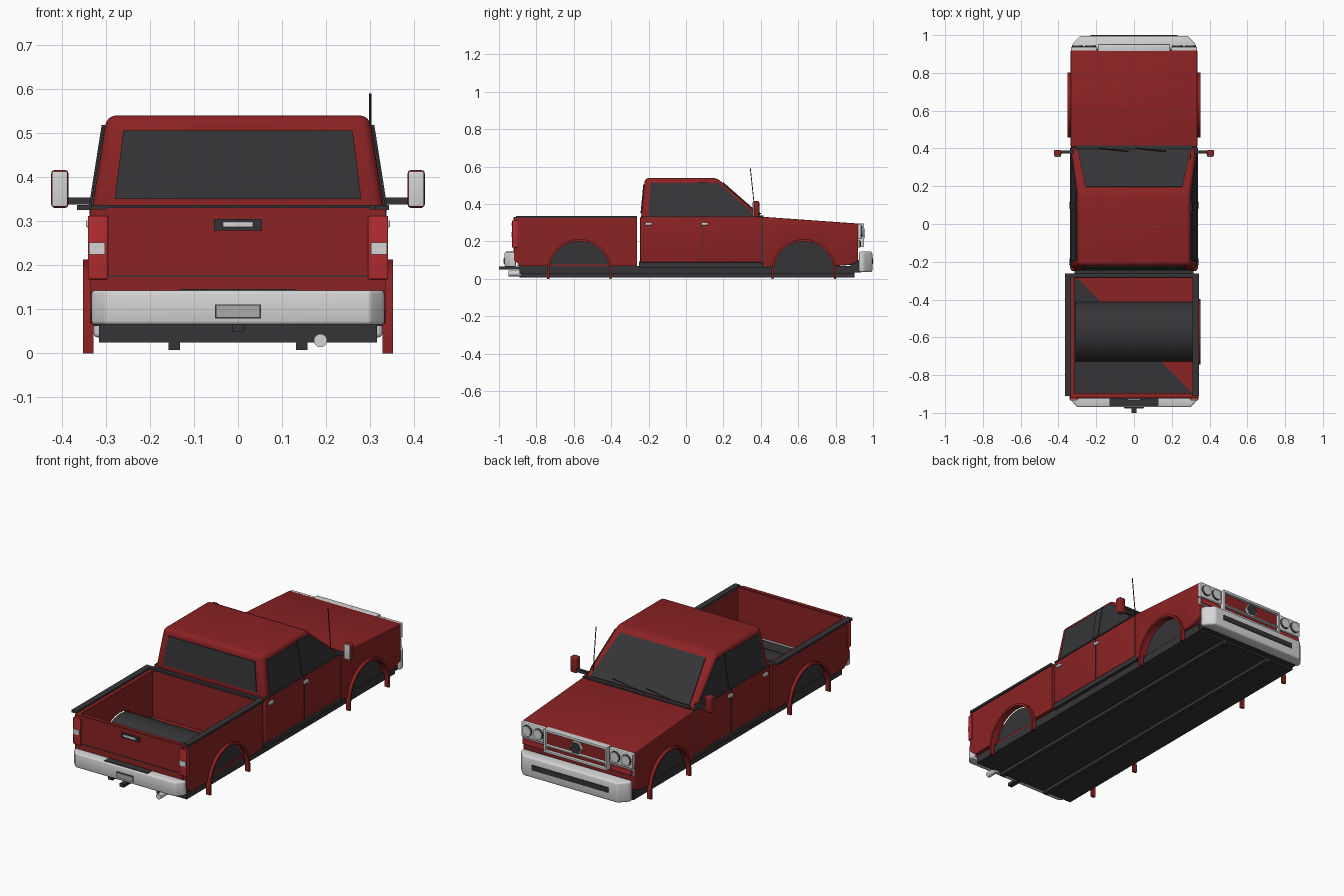
import bpy, bmesh
from math import sin, cos, pi, radians
from mathutils import Vector

if "Cube" in bpy.data.objects:
    bpy.data.objects.remove(bpy.data.objects["Cube"])


def material(name, rgb):
    m = bpy.data.materials.new(name)
    m.use_nodes = True
    m.diffuse_color = (*rgb, 1)
    b = m.node_tree.nodes["Principled BSDF"]
    b.inputs["Base Color"].default_value = (*rgb, 1)
    b.inputs["Roughness"].default_value = 0.5
    return m


RED = material("body red", (0.26, 0.016, 0.017))
DARK = material("dark trim and glass", (0.036, 0.036, 0.04))
CHROME = material("chrome", (0.66, 0.66, 0.66))
LAMP = material("lamp red", (0.45, 0.025, 0.03))
GREY = material("plate grey", (0.4, 0.4, 0.4))


def finish(name, bm, mat, bevel=0, segs=3):
    """Round the hard edges, shade and link the mesh."""
    bmesh.ops.recalc_face_normals(bm, faces=bm.faces)
    if bevel:
        hard = [e for e in bm.edges if e.calc_face_angle(0) > radians(35)]
        bmesh.ops.bevel(bm, geom=hard, offset=bevel, segments=segs, profile=0.5,
                        affect='EDGES', clamp_overlap=True)
    bmesh.ops.triangulate(bm, faces=[f for f in bm.faces if len(f.verts) > 8])
    me = bpy.data.meshes.new(name)
    bm.to_mesh(me)
    bm.free()
    me.materials.append(mat)
    ob = bpy.data.objects.new(name, me)
    bpy.context.collection.objects.link(ob)
    bpy.ops.object.select_all(action='DESELECT')
    ob.select_set(True)
    bpy.context.view_layer.objects.active = ob
    bpy.ops.object.shade_smooth_by_angle(angle=radians(35))
    return ob


def loft(name, low, high, mat, bevel=0, segs=3):
    """Solid between two matching outlines."""
    bm = bmesh.new()
    a = [bm.verts.new(p) for p in low]
    b = [bm.verts.new(p) for p in high]
    bm.faces.new(a)
    bm.faces.new(b)
    n = len(a)
    for i in range(n):
        j = (i + 1) % n
        bm.faces.new((a[i], a[j], b[j], b[i]))
    return finish(name, bm, mat, bevel, segs)


def slab(name, pts, off, mat, bevel=0):
    return loft(name, pts, [Vector(p) + Vector(off) for p in pts], mat, bevel)


def box(name, x, y, z, mat, bevel=0):
    pts = [(x[i], y[j], z[0]) for i, j in ((0, 0), (1, 0), (1, 1), (0, 1))]
    return slab(name, pts, (0, 0, z[1] - z[0]), mat, bevel)


def side_prism(name, yz, x0, x1, mat, bevel=0):
    return slab(name, [(x0, y, z) for y, z in yz], (x1 - x0, 0, 0), mat, bevel)


def rod(name, x, z, r, y0, y1, mat, n=20):
    ring = [(x + r * cos(2 * pi * i / n), y0, z + r * sin(2 * pi * i / n)) for i in range(n)]
    return slab(name, ring, (0, y1 - y0, 0), mat)


def arch(cy, r, base, n=16):
    """Wheel opening outline from its rear foot to its front foot."""
    arc = [(cy - r * cos(pi * i / n), 0.04 + r * sin(pi * i / n)) for i in range(n + 1)]
    return [(cy - r, base)] + arc + [(cy + r, base)]


SIDES = ((-1, "right"), (1, "left"))
REAR, FRONT, R = -0.57, 0.63, 0.165
W = 0.335


def opening(cy, base):
    """Arch points that stay above the panel's lower edge."""
    return [p for p in arch(cy, R, base) if p[1] >= base]


# Chassis
box("floor_pan", (-0.315, 0.315), (-0.89, 0.9), (0.025, 0.068), DARK)
for s, side in SIDES:
    box(side + "_frame_rail", (s * 0.132, s * 0.158), (-0.89, 0.9), (0.008, 0.05), DARK)
    box(side + "_rocker", (s * 0.3, s * 0.332), (-0.25, 0.465), (0.062, 0.092), DARK)
rod("exhaust_tip", 0.187, 0.029, 0.015, -0.95, -0.88, CHROME)
box("tow_hitch", (-0.013, 0.013), (-1.0, -0.88), (0.05, 0.067), DARK)

# Wheel wells and arch flares
for cy, end in ((REAR, "rear"), (FRONT, "front")):
    side_prism(end + "_wheel_well", arch(cy, R - 0.002, 0.026), -0.31, 0.31, DARK)
    for s, side in SIDES:
        ring = arch(cy, R + 0.008, 0) + arch(cy, R - 0.004, 0)[::-1]
        side_prism(f"{end}_{side}_flare", ring, s * 0.328, s * 0.352, RED)

# Cargo bed
bed = [(-0.92, 0.1), (-0.88, 0.068)] + opening(REAR, 0.068) + [
    (-0.262, 0.068), (-0.262, 0.327), (-0.92, 0.327)]
for s, side in SIDES:
    side_prism(side + "_bed_side", bed, s * 0.314, s * W, RED)
box("bed_front_wall", (-0.315, 0.315), (-0.285, -0.262), (0.068, 0.327), RED)
box("tailgate", (-0.315, 0.315), (-0.922, -0.895), (0.09, 0.327), RED)
c1, c2, c3, c4 = [(x, y, 0.068) for x, y in
                  ((-0.315, -0.27), (0.315, -0.27), (0.315, -0.9), (-0.315, -0.9))]
slab("bed_floor_painted", [c1, c2, c3], (0, 0, 0.01), RED)
slab("bed_floor_liner", [c1, c3, c4], (0, 0, 0.01), DARK)
box("right_bed_rail", (-0.365, -0.333), (-0.91, -0.262), (0.325, 0.337), DARK)
box("left_bed_rail", (0.311, 0.343), (-0.91, -0.262), (0.325, 0.337), DARK)
box("front_bed_rail", (-0.34, 0.34), (-0.282, -0.262), (0.325, 0.337), DARK)
box("tailgate_cap", (-0.3, 0.3), (-0.92, -0.9), (0.325, 0.331), RED)

# Tailgate fittings
box("tailgate_seam", (-0.295, 0.295), (-0.924, -0.92), (0.173, 0.177), DARK)
box("tailgate_handle_plate", (-0.055, 0.055), (-0.928, -0.92), (0.279, 0.305), DARK)
box("tailgate_handle", (-0.035, 0.035), (-0.934, -0.926), (0.286, 0.299), CHROME, 0.002)
for s, side in SIDES:
    box(side + "_tail_lamp", (s * 0.295, s * 0.341), (-0.93, -0.9), (0.168, 0.312), LAMP, 0.003)
    box(side + "_reverse_lamp", (s * 0.302, s * 0.338), (-0.934, -0.928), (0.224, 0.251), CHROME)

# Bumpers
plan = [(-0.332, -0.91), (-0.332, -0.935), (-0.3, -0.97), (0.3, -0.97), (0.332, -0.935), (0.332, -0.91)]
slab("rear_bumper", [(x, y, 0.065) for x, y in plan], (0, 0, 0.078), CHROME, 0.008)
box("rear_step_pad", (-0.13, 0.13), (-0.963, -0.925), (0.139, 0.146), DARK)
box("number_plate_frame", (-0.052, 0.052), (-0.973, -0.968), (0.079, 0.111), DARK)
box("number_plate", (-0.049, 0.049), (-0.976, -0.97), (0.082, 0.108), GREY)
plan = [(-0.328, 0.925), (-0.328, 0.95), (-0.285, 0.996), (0.285, 0.996), (0.328, 0.95), (0.328, 0.925)]
slab("front_bumper", [(x, y, 0.036) for x, y in plan], (0, 0, 0.11), CHROME, 0.01)
box("front_bumper_slot", (-0.23, 0.23), (0.992, 1.0), (0.08, 0.108), DARK)
box("front_valance", (-0.31, 0.31), (0.88, 0.935), (0.035, 0.1), DARK)

# Bonnet and front wings
nose = [(0.41, 0.068)] + opening(FRONT, 0.068) + [
    (0.88, 0.075), (0.92, 0.095), (0.92, 0.296), (0.41, 0.332)]
side_prism("engine_bay", nose, -W, W, RED, 0.004)
box("cowl_seam", (-0.333, 0.333), (0.4, 0.414), (0.09, 0.325), DARK)

# Cab
box("cab_lower", (-W, W), (-0.245, 0.405), (0.088, 0.332), RED, 0.004)
BELT, TOP = 0.33, 0.54


def cab_x(z):
    return 0.331 - (z - BELT) / (TOP - BELT) * 0.033


def screen_y(z):
    return 0.405 - (z - BELT) / (TOP - BELT) * 0.24


def back_y(z):
    return -0.24 + (z - BELT) / (TOP - BELT) * 0.02


def cab_ring(z):
    x = cab_x(z)
    return [(-x, back_y(z), z), (x, back_y(z), z), (x, screen_y(z), z), (-x, screen_y(z), z)]


loft("cab_upper", cab_ring(0.305), cab_ring(TOP), RED, 0.022, 4)

# Glass
slab("windscreen", [(x, screen_y(z), z) for x, z in
                    ((-0.298, 0.34), (0.298, 0.34), (0.256, 0.513), (-0.256, 0.513))],
     (0, 0.003, 0.004), DARK)
slab("rear_window", [(x, back_y(z), z) for x, z in
                     ((-0.28, 0.35), (0.28, 0.35), (0.26, 0.506), (-0.26, 0.506))],
     (0, -0.005, 0), DARK)
box("cowl", (-0.31, 0.31), (0.385, 0.415), (0.325, 0.339), DARK)
for s, side in SIDES:
    def pane(name, yz, t):
        slab(f"{side}_{name}", [(s * cab_x(z), y, z) for y, z in yz], (s * t, 0, 0), DARK)
    pane("rear_door_glass", [(-0.2, 0.337), (0.07, 0.337), (0.07, 0.512), (-0.19, 0.512)], 0.004)
    pane("door_pillar", [(0.068, 0.337), (0.112, 0.337), (0.112, 0.518), (0.068, 0.518)], 0.008)
    pane("front_door_glass", [(0.11, 0.337), (0.362, 0.337), (0.345, 0.365),
                              (0.175, 0.512), (0.11, 0.512)], 0.004)
    box(side + "_belt_trim", (s * 0.325, s * 0.339), (-0.235, 0.405), (0.327, 0.334), DARK)
    # Door fittings
    box(side + "_door_seam", (s * 0.33, s * 0.337), (0.088, 0.092), (0.092, 0.33), DARK)
    for y, end in ((-0.2, "rear"), (0.1, "front")):
        box(f"{side}_{end}_door_handle", (s * 0.33, s * 0.345), (y - 0.018, y + 0.018),
            (0.286, 0.302), CHROME, 0.003)
    # Mirrors
    box(side + "_mirror_arm", (s * 0.32, s * 0.395), (0.372, 0.388), (0.338, 0.354), DARK)
    box(side + "_mirror_shell", (s * 0.385, s * 0.424), (0.36, 0.392), (0.33, 0.416), RED, 0.008)
    box(side + "_mirror_glass", (s * 0.387, s * 0.422), (0.356, 0.364), (0.333, 0.413), CHROME, 0.003)
    # Wipers
    slab(side + "_wiper", [(s * 0.1 - 0.09, 0.398, 0.345), (s * 0.1 + 0.07, 0.385, 0.356),
                           (s * 0.1 + 0.07, 0.381, 0.36)], (0, 0.004, 0.004), DARK)

# Aerial
tip = [(0.3 + 0.0025 * cos(i * pi / 3), 0.372 + 0.0025 * sin(i * pi / 3), 0.33) for i in range(6)]
slab("aerial", tip, (0, -0.028, 0.26), DARK)

# Grille
box("grille_panel", (-0.185, 0.185), (0.915, 0.936), (0.175, 0.292), RED)
for z, h in ((0.282, 0.014), (0.205, 0.008), (0.17, 0.012)):
    box("grille_bar", (-0.19, 0.19), (0.915, 0.952), (z, z + h), CHROME, 0.002)
for s, side in SIDES:
    box(side + "_grille_post", (s * 0.178, s * 0.19), (0.915, 0.952), (0.17, 0.296), CHROME, 0.002)
    # Headlamps and indicators
    box(side + "_headlamp_bezel", (s * 0.195, s * 0.334), (0.915, 0.938), (0.212, 0.294), CHROME, 0.004)
    for x in (0.231, 0.298):
        rod(side + "_headlamp_ring", s * x, 0.253, 0.03, 0.93, 0.942, DARK)
        rod(side + "_headlamp_lens", s * x, 0.253, 0.026, 0.93, 0.947, CHROME)
    box(side + "_indicator_surround", (s * 0.195, s * 0.334), (0.915, 0.93), (0.168, 0.208), CHROME, 0.003)
    box(side + "_indicator", (s * 0.202, s * 0.328), (0.92, 0.936), (0.174, 0.202), LAMP)
rod("grille_badge_rim", 0, 0.243, 0.036, 0.93, 0.95, CHROME, 6)
rod("grille_badge", 0, 0.243, 0.031, 0.93, 0.954, DARK, 6)
